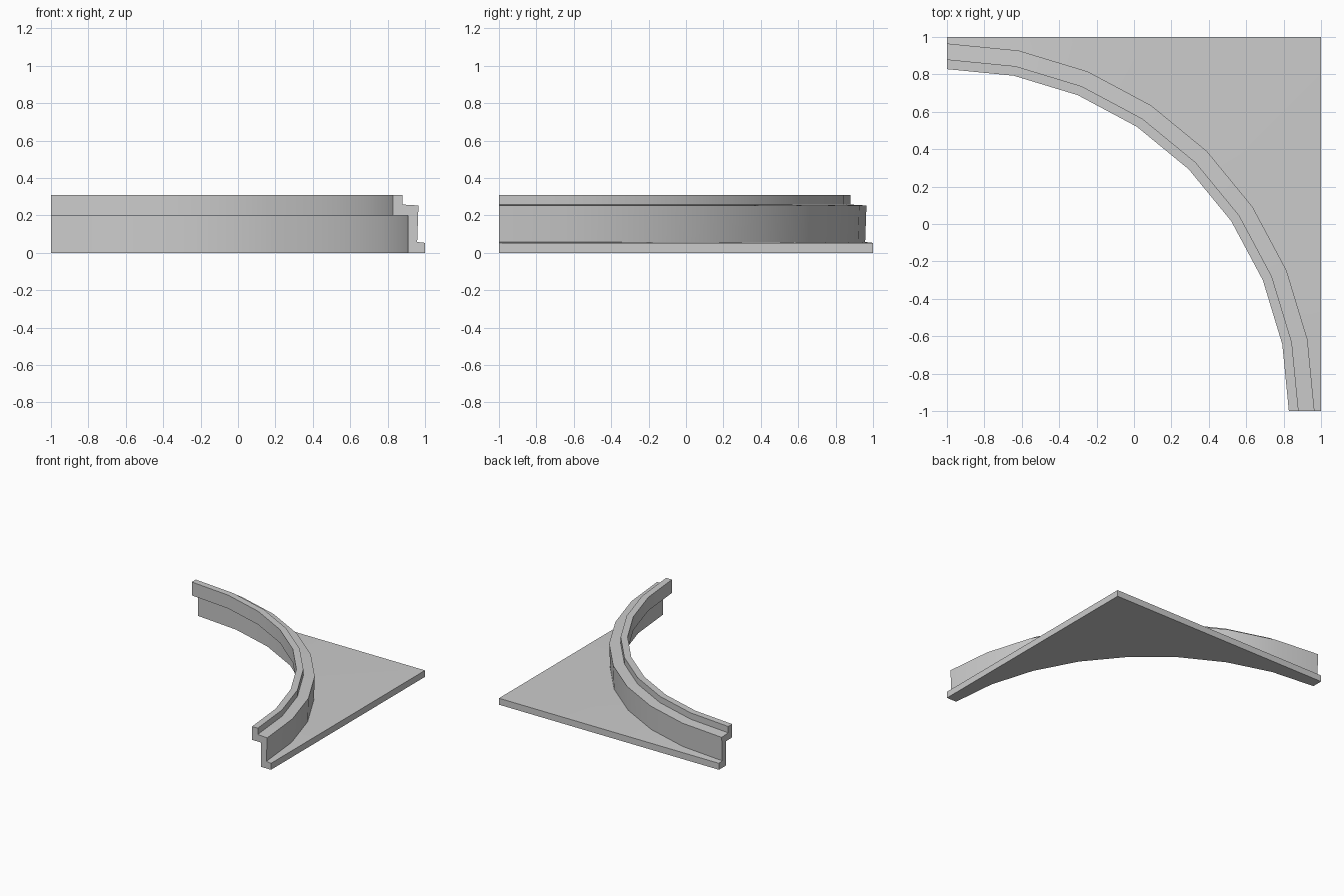
import bpy
import bmesh
from math import sin, cos, pi, radians

if "Cube" in bpy.data.objects:
    bpy.data.objects.remove(bpy.data.objects["Cube"])

SEGMENTS = 8          # facets over the quarter turn
CENTRE = (-1.0, -1.0)  # centre of the arc

# cross-section as (radius, z); radius None = runs out to the square outer edge
PROFILE = [
    (1.91, 0.0), (None, 0.0), (None, 0.053),      # base plate
    (1.958, 0.058), (1.965, 0.253),               # outer wall
    (1.88, 0.258), (1.88, 0.31), (1.828, 0.31),   # step and raised rim
    (1.828, 0.20), (1.91, 0.20),                  # overhanging inner lip
]

bm = bmesh.new()
rings = []
for i in range(SEGMENTS + 1):
    a = i / SEGMENTS * pi / 2
    edge = 2.0 / max(cos(a), sin(a))
    ring = []
    for r, z in PROFILE:
        r = edge if r is None else r
        ring.append(bm.verts.new((CENTRE[0] + r * cos(a), CENTRE[1] + r * sin(a), z)))
    rings.append(ring)

# swept skin
n = len(PROFILE)
for r0, r1 in zip(rings, rings[1:]):
    for j in range(n):
        k = (j + 1) % n
        bm.faces.new((r0[j], r0[k], r1[k], r1[j]))

# flat end caps
bm.faces.new(rings[0])
bm.faces.new(rings[-1])
bmesh.ops.recalc_face_normals(bm, faces=bm.faces[:])

mesh = bpy.data.meshes.new("curved_corner_ledge")
bm.to_mesh(mesh)
bm.free()
ledge = bpy.data.objects.new("curved_corner_ledge", mesh)
bpy.context.collection.objects.link(ledge)

# smooth along the curve, crisp at the steps
bpy.context.view_layer.objects.active = ledge
ledge.select_set(True)
bpy.ops.object.shade_smooth_by_angle(angle=radians(30))
